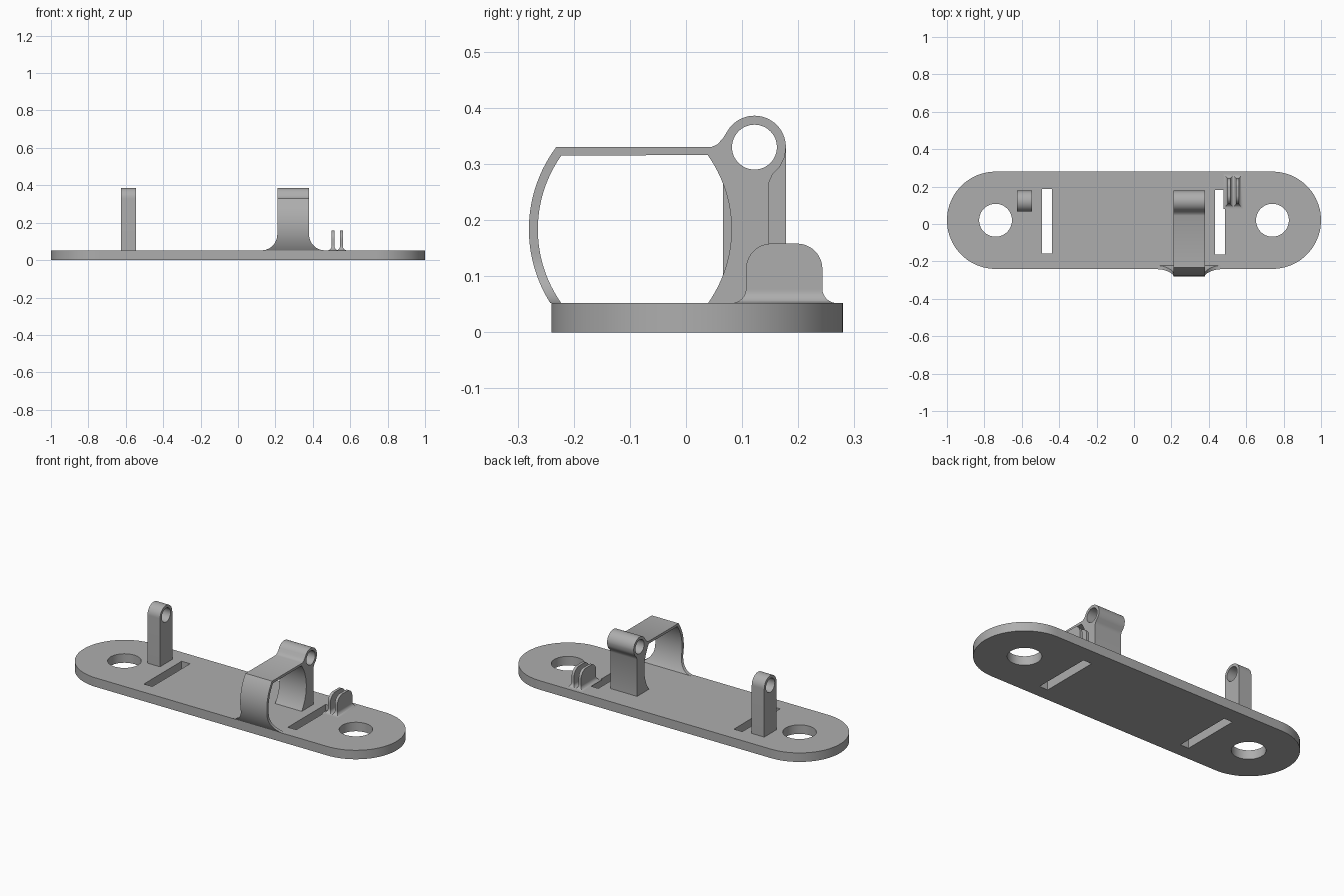
import bpy, bmesh
from math import sin, cos, pi, sqrt, radians

cube = bpy.data.objects.get("Cube")
if cube:
    bpy.data.objects.remove(cube)

grey = bpy.data.materials.new("light grey plastic")
grey.use_nodes = True
colour = (0.42, 0.42, 0.42, 1)
grey.diffuse_color = colour
grey.node_tree.nodes["Principled BSDF"].inputs["Base Color"].default_value = colour

PLATE_TOP = 0.052
MID_Y = 0.02
EYE = (0.122, 0.33)   # centre of the pivot eyes, as (y, z)


def arc(cx, cy, r, start, end, n=24):
    step = radians(end - start) / n
    return [(cx + r * cos(radians(start) + i * step),
             cy + r * sin(radians(start) + i * step)) for i in range(n + 1)]


def circle(cx, cy, r, n=48):
    return arc(cx, cy, r, 0, 360, n)[:-1]


def rect(x0, x1, y0, y1):
    return [(x0, y0), (x1, y0), (x1, y1), (x0, y1)]


def finish(obj):
    bpy.ops.object.select_all(action="DESELECT")
    obj.select_set(True)
    bpy.context.view_layer.objects.active = obj
    if obj.type == "CURVE":
        bpy.ops.object.convert(target="MESH")
        obj = bpy.context.object
        bm = bmesh.new()
        bm.from_mesh(obj.data)
        bmesh.ops.remove_doubles(bm, verts=bm.verts, dist=0.0002)
        bmesh.ops.recalc_face_normals(bm, faces=bm.faces)
        bm.to_mesh(obj.data)
        bm.free()
    obj.data.materials.clear()
    obj.data.materials.append(grey)
    bpy.ops.object.shade_smooth_by_angle(angle=radians(30))


def extrude(name, outlines, depth, location, rotation=(0, 0, 0)):
    """Solid from a closed outline plus hole outlines."""
    curve = bpy.data.curves.new(name, "CURVE")
    curve.dimensions = "2D"
    curve.fill_mode = "BOTH"
    curve.extrude = depth / 2
    for pts in outlines:
        spline = curve.splines.new("POLY")
        spline.points.add(len(pts) - 1)
        for p, (x, y) in zip(spline.points, pts):
            p.co = (x, y, 0, 1)
        spline.use_cyclic_u = True
    obj = bpy.data.objects.new(name, curve)
    obj.location, obj.rotation_euler = location, rotation
    bpy.context.collection.objects.link(obj)
    finish(obj)


def loft(name, levels):
    """Stack of rectangles, each given as x0, x1, y0, y1, z."""
    bm = bmesh.new()
    rings = [[bm.verts.new((x, y, z)) for x, y in rect(x0, x1, y0, y1)]
             for x0, x1, y0, y1, z in levels]
    for a, b in zip(rings, rings[1:]):
        for i in range(4):
            j = (i + 1) % 4
            bm.faces.new((a[i], a[j], b[j], b[i]))
    bm.faces.new(rings[0][::-1])
    bm.faces.new(rings[-1])
    mesh = bpy.data.meshes.new(name)
    bm.to_mesh(mesh)
    bm.free()
    obj = bpy.data.objects.new(name, mesh)
    bpy.context.collection.objects.link(obj)
    finish(obj)


def fillet(height, r):
    """Extra half width of a base fillet at a height above the plate."""
    return r - sqrt(r * r - (r - height) ** 2) if height < r else 0


# Base plate with screw holes and strap slots
plate = arc(0.74, MID_Y, 0.26, -90, 90, 40) + arc(-0.74, MID_Y, 0.26, 90, 270, 40)
extrude("base_plate",
        [plate, circle(0.74, MID_Y, 0.088), circle(-0.74, MID_Y, 0.088),
         rect(-0.492, -0.438, -0.157, 0.188), rect(0.433, 0.487, -0.163, 0.182)],
        PLATE_TOP, (0, 0, PLATE_TOP / 2))

SIDEWAYS = (pi / 2, 0, pi / 2)   # outline x, y become model y, z
eye_hole = circle(*EYE, 0.04)

# Plain pivot post
post = [(0.178, 0.05)] + arc(*EYE, 0.056, 0, 180, 32) + [(0.066, 0.05)]
extrude("pivot_post", [post, eye_hole], 0.08, (-0.585, 0, 0), SIDEWAYS)

# Clip: curved rear post, pivot eye and top band
clip = arc(-0.147, 0.1835, 0.228, -35.5, 35.5)
clip += [(-0.225, 0.315), (-0.231, 0.33), (0.045, 0.33), (0.056, 0.335), (0.066, 0.346)]
clip += arc(*EYE, 0.056, 145, 0, 32)
clip += [(0.176, 0.312), (0.168, 0.296), (0.154, 0.281), (0.147, 0.265), (0.147, 0.051)]
extrude("clip_rear_post", [clip, eye_hole], 0.17, (0.295, 0, 0), SIDEWAYS)

# Clip: bowed front wall that flares out at its foot
wall = []
for i in range(41):
    z = PLATE_TOP + (0.33 - PLATE_TOP) * (i / 40) ** 1.5
    half = 0.085 + fillet(z - PLATE_TOP, 0.085)
    dz = z - 0.1835
    outer = -0.035 - sqrt(0.245 ** 2 - dz * dz)
    inner = -0.036 - sqrt(0.228 ** 2 - dz * dz)
    wall.append((0.295 - half, 0.295 + half, outer, inner, z))
loft("clip_front_wall", wall)

# Pair of small rounded tabs with filleted feet
TAB_TOP, ROUND = 0.158, 0.045
for side, cx in (("right", 0.508), ("left", 0.553)):
    tab = []
    for i in range(33):
        h = (TAB_TOP - PLATE_TOP) * (1 - cos(pi * i / 32)) / 2
        over = max(0, h + PLATE_TOP - (TAB_TOP - ROUND))
        hx = 0.008 + fillet(h, 0.022)
        hy = 0.068 + fillet(h, 0.026) - ROUND + sqrt(max(0, ROUND ** 2 - over ** 2))
        tab.append((cx - hx, cx + hx, 0.175 - hy, 0.175 + hy, PLATE_TOP + h))
    loft(side + "_tab", tab)
